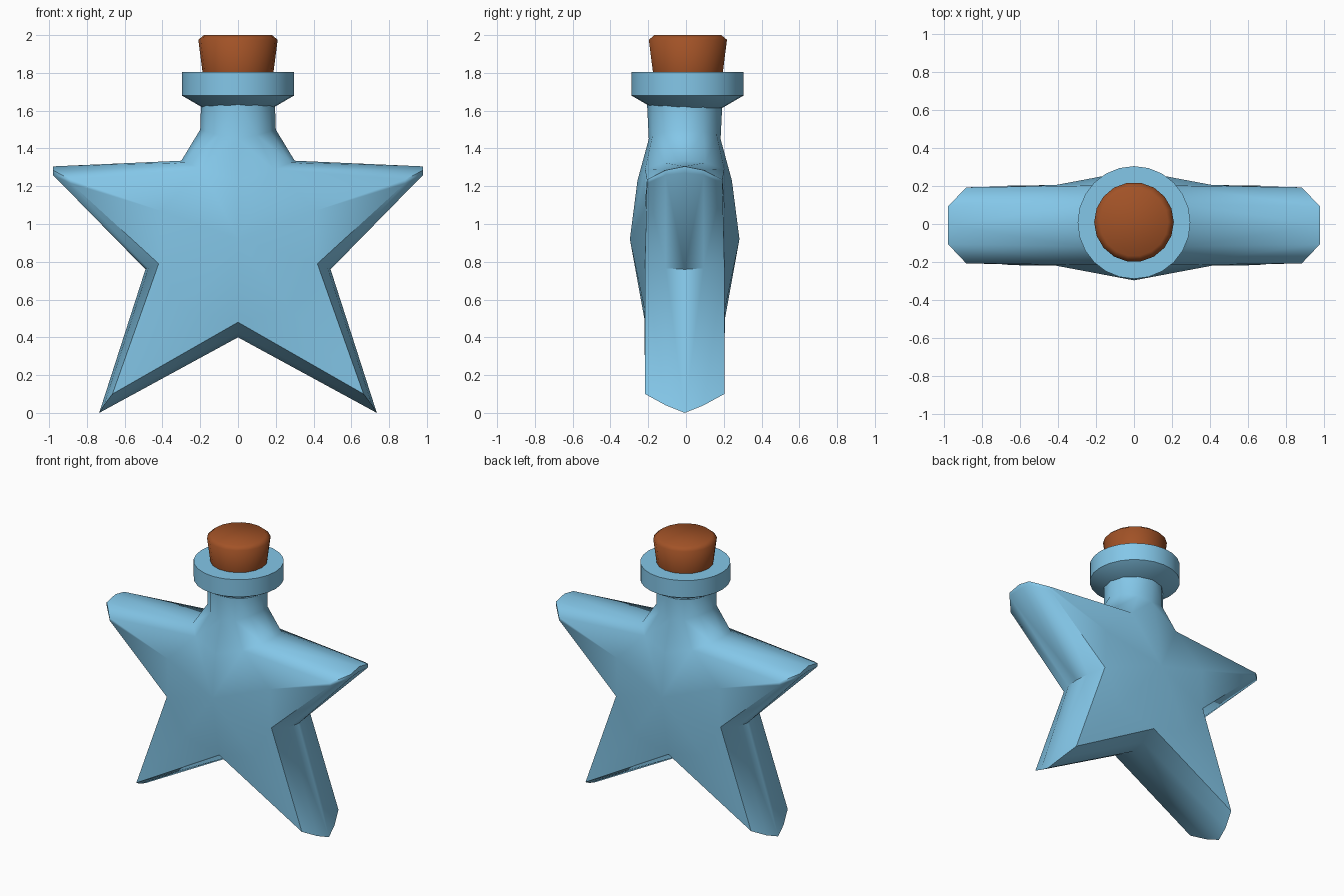
import bpy, bmesh, math

if "Cube" in bpy.data.objects:
    bpy.data.objects.remove(bpy.data.objects["Cube"])


def material(name, rgb):
    m = bpy.data.materials.new(name)
    m.diffuse_color = (*rgb, 1)
    m.use_nodes = True
    m.node_tree.nodes["Principled BSDF"].inputs["Base Color"].default_value = m.diffuse_color
    return m


glass = material("blue_glass", (0.23, 0.57, 0.81))
cork_mat = material("cork_brown", (0.36, 0.085, 0.02))


def finish(name, bm, mat, angle):
    bmesh.ops.remove_doubles(bm, verts=bm.verts, dist=0.0005)
    bmesh.ops.recalc_face_normals(bm, faces=bm.faces)
    me = bpy.data.meshes.new(name)
    bm.to_mesh(me)
    bm.free()
    ob = bpy.data.objects.new(name, me)
    bpy.context.collection.objects.link(ob)
    me.materials.append(mat)
    bpy.ops.object.select_all(action='DESELECT')
    ob.select_set(True)
    bpy.context.view_layer.objects.active = ob
    bpy.ops.object.shade_smooth_by_angle(angle=math.radians(angle))
    return ob


def lathe(name, profile, sides, y, mat, angle):
    bm = bmesh.new()
    rings = [[bm.verts.new((r * math.cos(2 * math.pi * i / sides),
                            y + r * math.sin(2 * math.pi * i / sides), z))
              for i in range(sides)] for r, z in profile]
    for a, b in zip(rings, rings[1:]):
        for i in range(sides):
            j = (i + 1) % sides
            bm.faces.new((a[i], a[j], b[j], b[i]))
    bm.faces.new(rings[0][::-1])
    bm.faces.new(rings[-1])
    return finish(name, bm, mat, angle)


# Star body: one quarter (x >= 0, front), mirrored in x and y
P = {
    # outline rows: middle (0), half depth (1), front edge (2)
    'B0': (0, 0, .40), 'B1': (0, -.10, .425), 'B2': (0, -.21, .48),
    'L0': (.735, 0, 0), 'L1': (.71, -.10, .04), 'L2': (.665, -.21, .10),
    'S0': (.49, 0, .76), 'S1': (.475, -.10, .765), 'S2': (.42, -.21, .79),
    'A0': (.98, 0, 1.27), 'A1': (.98, -.10, 1.26), 'A2': (.885, -.20, 1.215),
    'D0': (.98, 0, 1.305), 'D1': (.98, -.10, 1.285), 'D2': (.885, -.20, 1.235),
    'T0': (.30, 0, 1.335), 'T1': (.28, -.11, 1.325), 'T2': (.19, -.21, 1.29),
    # domed front
    'C': (0, -.29, .92), 'U': (0, -.25, 1.23),
    'Q': (.28, -.213, .55), 'R': (.41, -.213, 1.07),
    # neck rings
    'n0': (.20, 0, 1.50), 'n1': (.17, -.10, 1.49),
    'n2': (.10, -.17, 1.47), 'n3': (0, -.19, 1.45),
    'm0': (.195, 0, 1.65), 'm1': (.17, -.10, 1.65),
    'm2': (.10, -.17, 1.65), 'm3': (0, -.20, 1.65),
}
faces = ["C B2 Q", "C Q S2", "B2 L2 Q", "Q L2 S2", "C S2 R", "S2 A2 R",
         "R A2 D2", "R D2 T2", "C R T2", "C T2 U",
         "T0 T1 n1 n0", "T1 T2 n2 n1", "T2 U n3 n2"]
for a, b in zip("BLSAD", "LSADT"):
    faces += [f"{a}{k} {b}{k} {b}{k + 1} {a}{k + 1}" for k in (0, 1)]
faces += [f"n{k} n{k + 1} m{k + 1} m{k}" for k in range(3)]

bm = bmesh.new()
for sx in (1, -1):
    for sy in (1, -1):
        vs = {k: bm.verts.new((sx * x, sy * y - .007, z)) for k, (x, y, z) in P.items()}
        for f in faces:
            bm.faces.new([vs[k] for k in f.split()])
finish("star_bottle_body", bm, glass, 62)

# Neck collar and cork stopper
lathe("neck_collar", [(.185, 1.615), (.297, 1.68), (.297, 1.805)], 24, .008, glass, 35)
lathe("cork_stopper", [(.175, 1.70), (.188, 1.805), (.21, 1.975), (.18, 2.0)],
      18, .01, cork_mat, 60)
